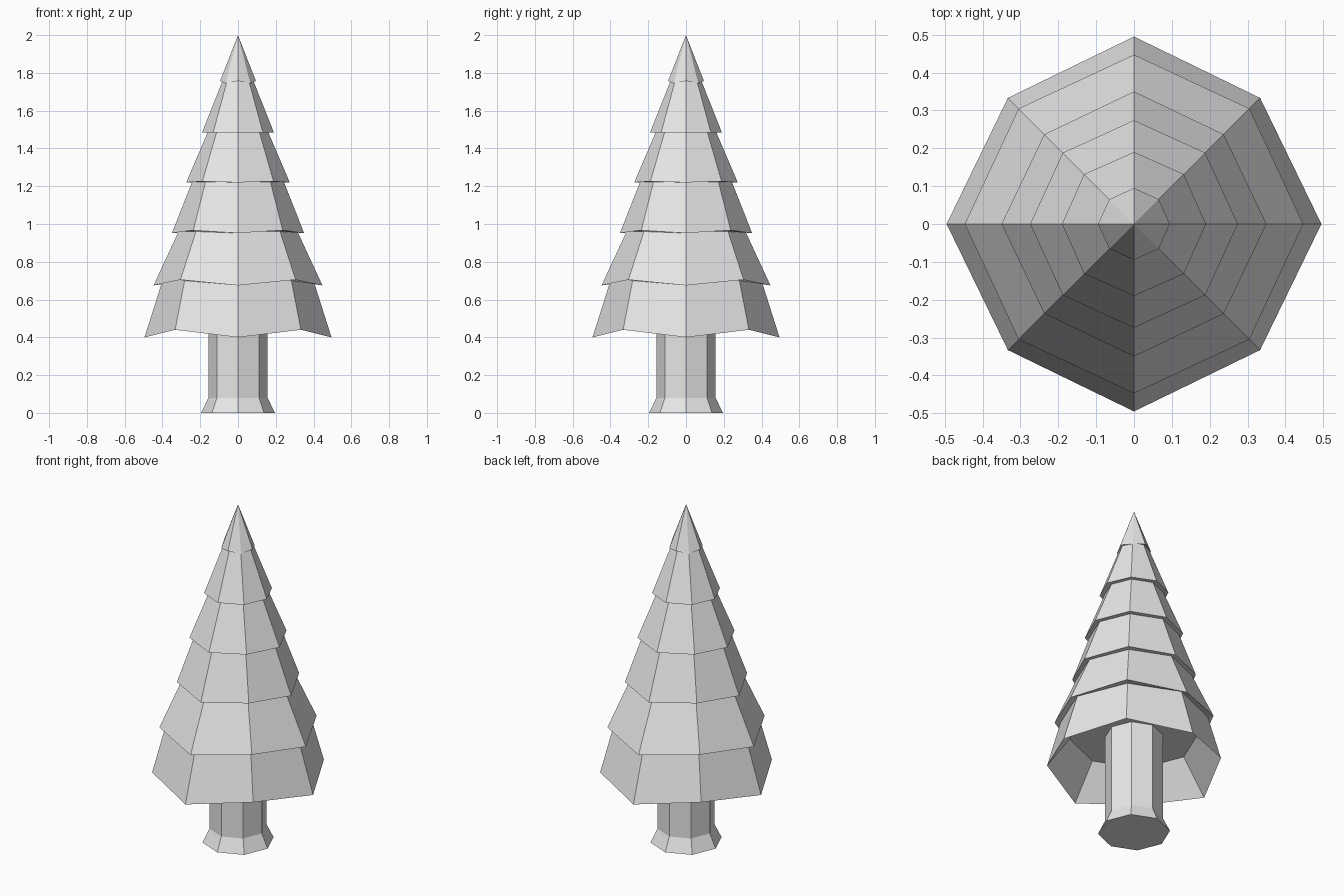
import bpy
import bmesh
from math import cos, sin, pi

SIDES = 8

cube = bpy.data.objects.get("Cube")
if cube:
    bpy.data.objects.remove(cube, do_unlink=True)

grey = bpy.data.materials.new("plain grey")
grey.use_nodes = True
colour = (0.8, 0.8, 0.8, 1)
grey.diffuse_color = colour
grey.node_tree.nodes["Principled BSDF"].inputs["Base Color"].default_value = colour


def lathe(name, rings):
    """Stack octagonal rings; each is (main radius, main z, corner radius, corner z)."""
    bm = bmesh.new()
    loops = []
    for r, z, rc, zc in rings:
        loop = []
        for i in range(SIDES):
            a = 2 * pi * i / SIDES
            rad, height = (rc, zc) if i % 2 else (r, z)
            loop.append(bm.verts.new((rad * cos(a), rad * sin(a), height)))
        loops.append(loop)
    for low, high in zip(loops, loops[1:]):
        for i in range(SIDES):
            j = (i + 1) % SIDES
            bm.faces.new((low[i], low[j], high[j], high[i]))
    bm.faces.new(loops[0][::-1])
    bm.faces.new(loops[-1])
    bmesh.ops.remove_doubles(bm, verts=bm.verts, dist=0.0005)
    bmesh.ops.recalc_face_normals(bm, faces=bm.faces)
    mesh = bpy.data.meshes.new(name)
    bm.to_mesh(mesh)
    bm.free()
    mesh.materials.append(grey)
    obj = bpy.data.objects.new(name, mesh)
    bpy.context.collection.objects.link(obj)
    return obj


# Trunk with a flared foot
lathe("trunk", [(r, z, r, z) for r, z in ((0.195, 0), (0.157, 0.08), (0.157, 0.62))])

# Branch tiers: drooping rim (main and corner), then the neck under the next tier
tiers = [
    ((0.495, 0.40, 0.471, 0.44), (0.40, 0.70)),
    ((0.447, 0.675, 0.431, 0.705), (0.315, 0.96)),
    ((0.35, 0.952, 0.335, 0.967), (0.243, 1.223)),
    ((0.274, 1.22, 0.266, 1.226), (0.16, 1.487)),
    ((0.19, 1.485, 0.186, 1.485), (0.082, 1.757)),
    ((0.095, 1.757, 0.092, 1.745), (0.0001, 2.0)),
]
# The hollow underside comes first
rings = [(0.35, 0.60, 0.35, 0.60)]
for rim, (r, z) in tiers:
    rings += [rim, (r, z, r, z)]
lathe("foliage", rings)
